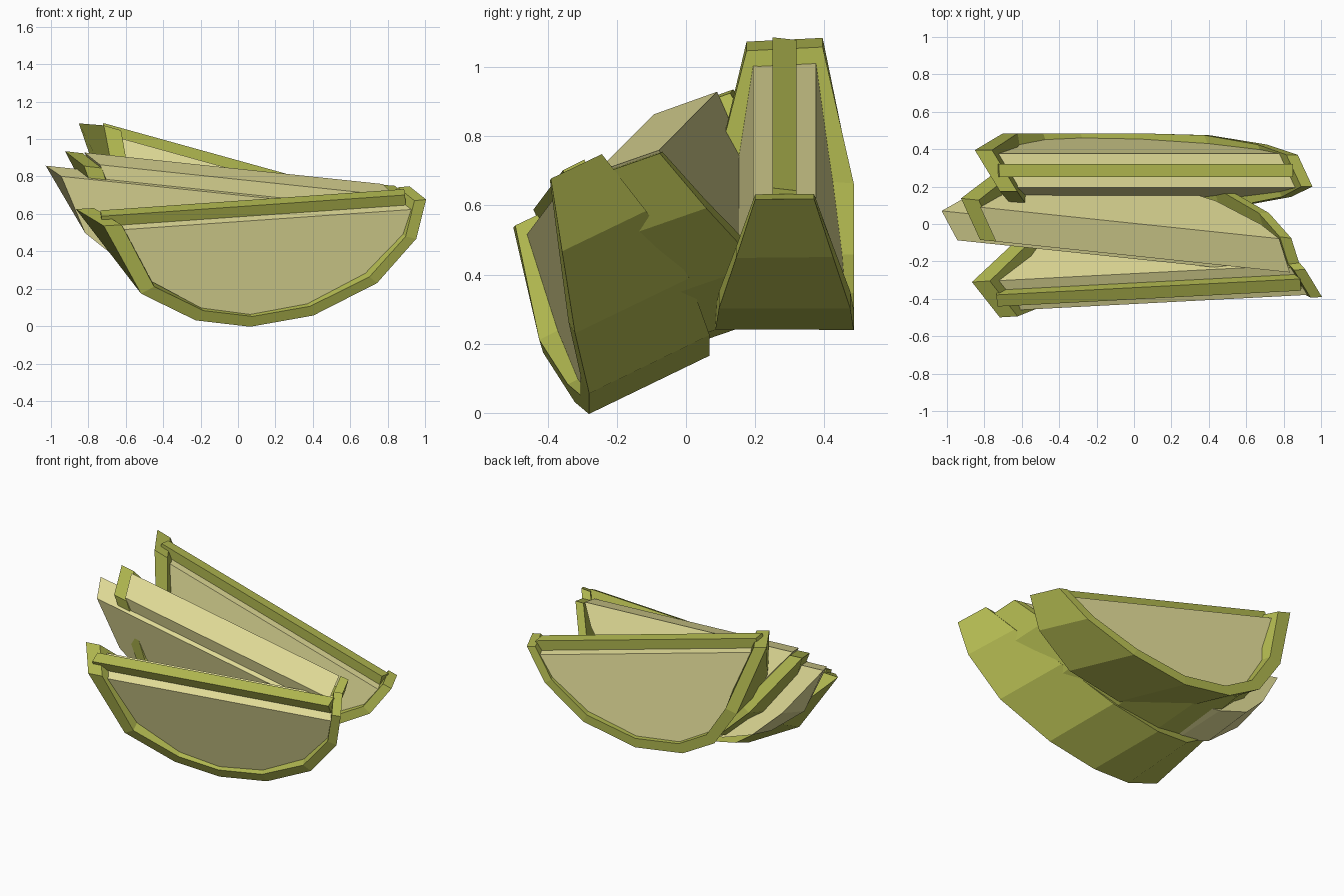
import bpy, bmesh
from math import radians, sin
from mathutils import Matrix, Euler

if "Cube" in bpy.data.objects:
    bpy.data.objects.remove(bpy.data.objects["Cube"])

# Wedge outline: position along, height, half thickness, skew
PROFILE = [(.99, .62, .085, .45), (.9, .42, .14, .45), (.66, .2, .19, .42), (.31, .04, .2, .4),
           (-.03, 0, .2, .4), (-.3, .06, .2, .3), (-.55, .24, .2, .12), (-.77, .61, .11, .6)]


def material(name, color):
    m = bpy.data.materials.new(name)
    m.diffuse_color = color
    m.use_nodes = True
    m.node_tree.nodes["Principled BSDF"].inputs["Base Color"].default_value = m.diffuse_color
    return m


RIND = material("rind_green", (.44, .48, .08, 1))
FLESH = material("flesh_pale", (.78, .74, .32, 1))


def inner(x, h):
    return .1 + (x - .1) * (.93 if x > .1 else .89), .6 + (h - .6) * .9


def loft(name, rings, mat, matrix):
    """Skin a list of rings and cap both ends."""
    bm = bmesh.new()
    vs = [[bm.verts.new(p) for p in r] for r in rings]
    n = len(rings[0])
    for a, b in zip(vs, vs[1:]):
        for i in range(n):
            j = (i + 1) % n
            bm.faces.new((a[i], a[j], b[j], b[i]))
    bm.faces.new(vs[0])
    bm.faces.new(vs[-1])
    bmesh.ops.recalc_face_normals(bm, faces=bm.faces)
    me = bpy.data.meshes.new(name)
    bm.to_mesh(me)
    bm.free()
    me.materials.append(mat)
    me.transform(matrix)
    ob = bpy.data.objects.new(name, me)
    bpy.context.collection.objects.link(ob)
    return ob


def flesh(name, matrix):
    # Half disc that gets thinner towards its flat top
    rings = []
    for s in (-1, 1):
        ring = []
        for x, h, w, k in PROFILE:
            ix, ih = inner(x, h)
            ih = min(ih, .57)
            y = s * (.185 - .165 * ih)
            ring.append((ix - k * y, y, ih))
        rings.append(ring)
    return loft(name, rings, FLESH, matrix)


def wedge(name, loc, rot, lift=0):
    # The upright shear keeps the skewed ends level when the wedge is pitched
    level = Matrix.Identity(4)
    level[2][1] = -.43 * sin(radians(rot[1]))
    m = Matrix.Translation(loc) @ Euler([radians(a) for a in rot]).to_matrix().to_4x4() @ level
    # Curved rind strip
    rings = []
    for x, h, w, k in PROFILE:
        ix, ih = inner(x, h)
        rings.append([(px - k * y, y, pz) for px, y, pz in
                      ((x, -w, h), (x, w, h), (ix, w, ih), (ix, -w, ih))])
    loft(name + "_rind", rings, RIND, m)
    flesh(name + "_flesh", m @ Matrix.Translation((0, -lift / 4, lift)))
    if not lift:
        # Thin core strip along the top
        loft(name + "_core", [[(x, -.035, .5), (x, .035, .5), (x, .035, .63), (x, -.035, .63)]
                              for x in (-.71, .92)], RIND, m)
    return m


wedge("front_wedge", (0, -.105, .083), (25, -4, 3))
wedge("back_wedge", (-.205, .285, .285), (0, 15.5, 0))
mid = wedge("middle_wedge", (-.15, .16, .245), (20, 6, -6), lift=.055)
# Loose slice of flesh slipped out of the middle wedge
flesh("middle_loose_flesh",
      mid @ Matrix.Translation((-.22, -.07, -.02)) @ Matrix.Diagonal((.965, .85, 1, 1)))
